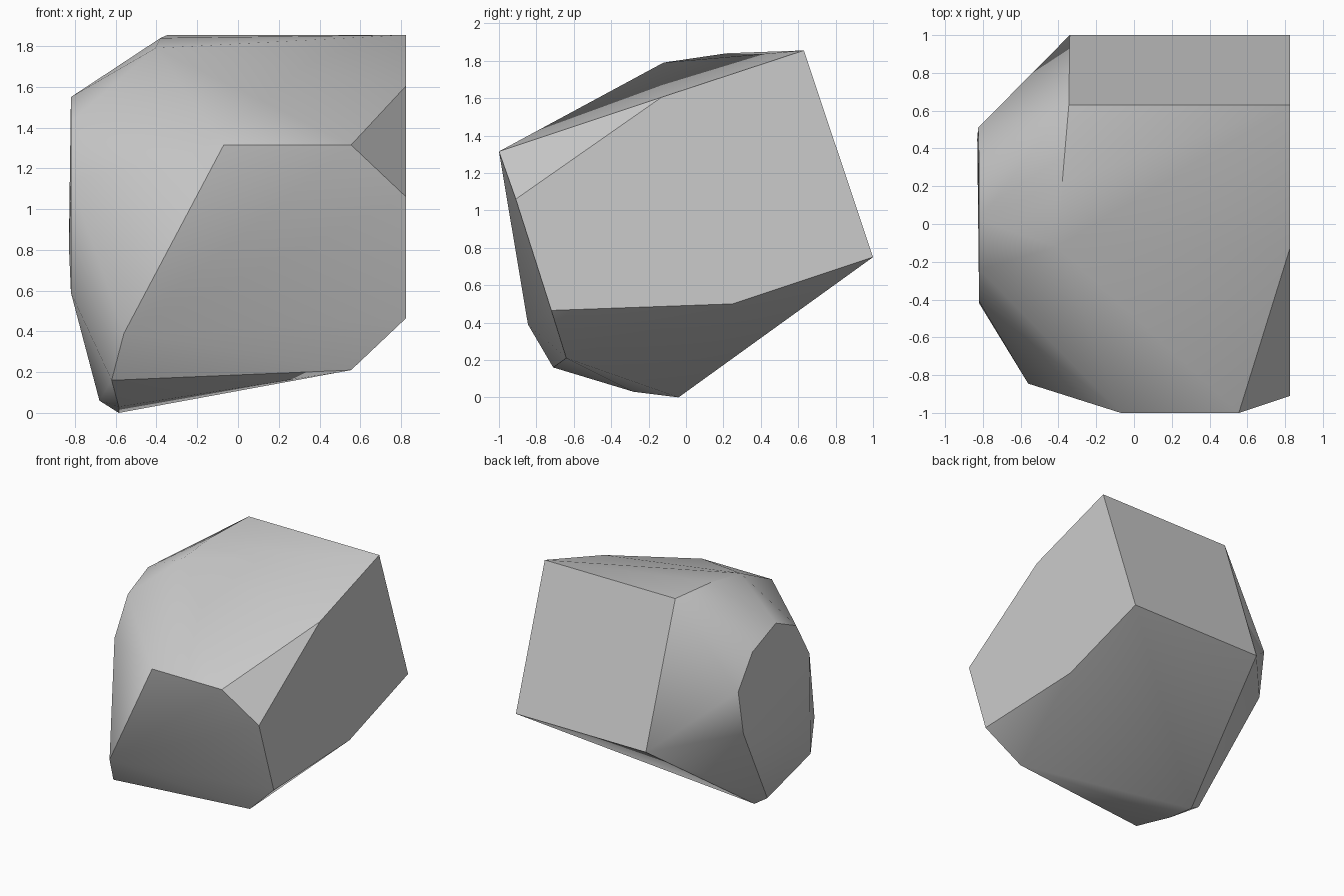
import bpy, bmesh, math

cube = bpy.data.objects.get("Cube")
if cube:
    bpy.data.objects.remove(cube, do_unlink=True)

# Stone colour
stone = bpy.data.materials.new("grey stone")
stone.use_nodes = True
grey = (0.6, 0.6, 0.6, 1)
stone.diffuse_color = grey
bsdf = stone.node_tree.nodes["Principled BSDF"]
bsdf.inputs["Base Color"].default_value = grey
bsdf.inputs["Roughness"].default_value = 0.9

# Flat side cut: outline in (y, z)
SIDE = 0.825
side_cut = [(SIDE, y, z) for y, z in (
    (0.63, 1.855), (1, 0.75), (0.25, 0.5), (-0.72, 0.465), (-0.91, 1.06), (-0.13, 1.605))]

# Worn side: rounded outline in (y, z)
worn_side = [(-0.82, y, z) for y, z in (
    (0.32, 1.43), (0.02, 1.55), (-0.24, 1.43), (-0.41, 1.14), (-0.42, 0.59))]
worn_side += [(-0.825, 0.51, 1.18), (-0.83, 0.45, 0.82)]

# Corners of the top and back
top_back = [(-0.345, 0.63, 1.855), (-0.38, 0.22, 1.84), (-0.405, -0.12, 1.79), (-0.34, 1, 0.75)]

# Corners of the front and underside
front = [(-0.07, -1, 1.315), (0.555, -1, 1.315), (0.555, -0.64, 0.21),
         (-0.56, -0.845, 0.39), (-0.62, -0.71, 0.16)]
underside = [(-0.68, -0.07, 0.06), (-0.585, -0.28, 0.03), (-0.585, -0.04, 0)]

# Wrap the corners into one chipped boulder
bm = bmesh.new()
for p in side_cut + worn_side + top_back + front + underside:
    bm.verts.new(p)
hull = bmesh.ops.convex_hull(bm, input=bm.verts[:])
loose = [v for v in bm.verts if not v.link_faces]
bmesh.ops.delete(bm, geom=loose, context="VERTS")
bmesh.ops.dissolve_limit(bm, angle_limit=math.radians(1), verts=bm.verts[:], edges=bm.edges[:])
bmesh.ops.recalc_face_normals(bm, faces=bm.faces[:])

mesh = bpy.data.meshes.new("boulder")
bm.to_mesh(mesh)
bm.free()
mesh.materials.append(stone)
boulder = bpy.data.objects.new("boulder", mesh)
bpy.context.collection.objects.link(boulder)

# Soft worn faces with crisp broken edges
bpy.context.view_layer.objects.active = boulder
boulder.select_set(True)
bpy.ops.object.shade_smooth_by_angle(angle=math.radians(30))
